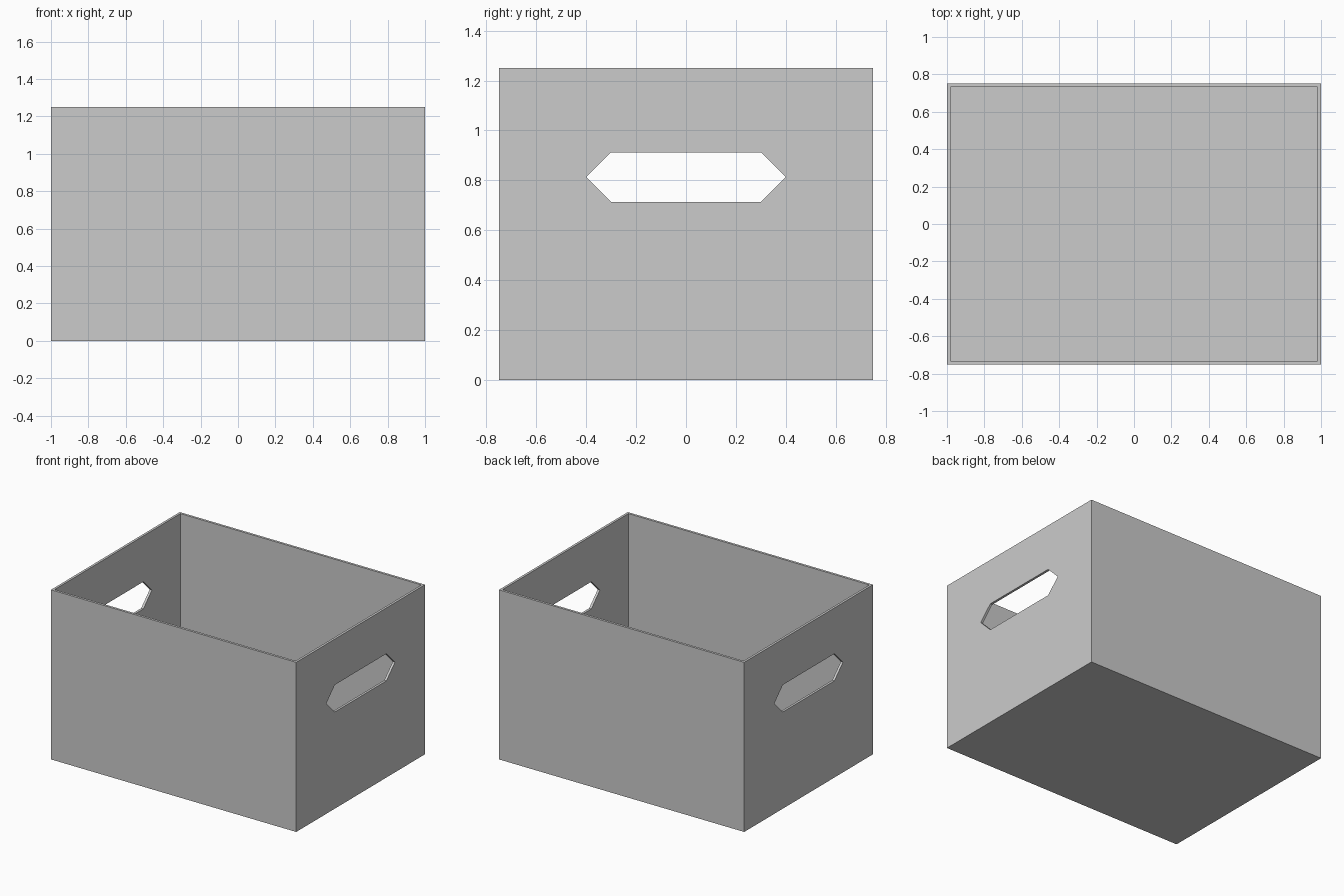
import bpy
import bmesh
from mathutils import Vector

LENGTH, DEPTH, HEIGHT = 2.0, 1.5, 1.25
WALL = 0.025
GRIP_Z = 0.8125

default_cube = bpy.data.objects.get("Cube")
if default_cube:
    bpy.data.objects.remove(default_cube, do_unlink=True)

grey = bpy.data.materials.new("plain_grey")
grey.use_nodes = True
colour = (0.6, 0.6, 0.6, 1.0)
grey.diffuse_color = colour
grey.node_tree.nodes["Principled BSDF"].inputs["Base Color"].default_value = colour


def make_object(name, bm):
    bmesh.ops.recalc_face_normals(bm, faces=bm.faces[:])
    mesh = bpy.data.meshes.new(name)
    bm.to_mesh(mesh)
    bm.free()
    mesh.materials.append(grey)
    obj = bpy.data.objects.new(name, mesh)
    bpy.context.collection.objects.link(obj)
    return obj


# Open box: solid block whose top is inset and pushed down to the floor
bm = bmesh.new()
bmesh.ops.create_cube(bm, size=1)
for v in bm.verts:
    v.co = Vector((v.co.x * LENGTH, v.co.y * DEPTH, (v.co.z + 0.5) * HEIGHT))
bm.normal_update()
top = max(bm.faces, key=lambda f: f.calc_center_median().z)
bmesh.ops.inset_region(bm, faces=[top], thickness=WALL)
floor = bmesh.ops.extrude_discrete_faces(bm, faces=[top])["faces"][0]
bmesh.ops.translate(bm, verts=floor.verts[:], vec=(0, 0, WALL - HEIGHT))
box = make_object("open_box", bm)

# Hexagonal prism that cuts the grip hole through both end walls
grip = [(-0.4, 0), (-0.3, -0.1), (0.3, -0.1), (0.4, 0), (0.3, 0.1), (-0.3, 0.1)]
bm = bmesh.new()
end = bm.faces.new([bm.verts.new((-LENGTH, y, GRIP_Z + z)) for y, z in grip])
prism = bmesh.ops.extrude_face_region(bm, geom=[end])["geom"]
bmesh.ops.translate(bm, verts=[g for g in prism if isinstance(g, bmesh.types.BMVert)],
                    vec=(2 * LENGTH, 0, 0))
cutter = make_object("grip_hole_cutter", bm)
cutter.hide_render = True

# Cut the holes, then drop the cutter
cut = box.modifiers.new("grip_holes", "BOOLEAN")
cut.operation = "DIFFERENCE"
cut.solver = "EXACT"
cut.object = cutter
bpy.context.view_layer.objects.active = box
bpy.ops.object.modifier_apply(modifier=cut.name)
bpy.data.objects.remove(cutter, do_unlink=True)
